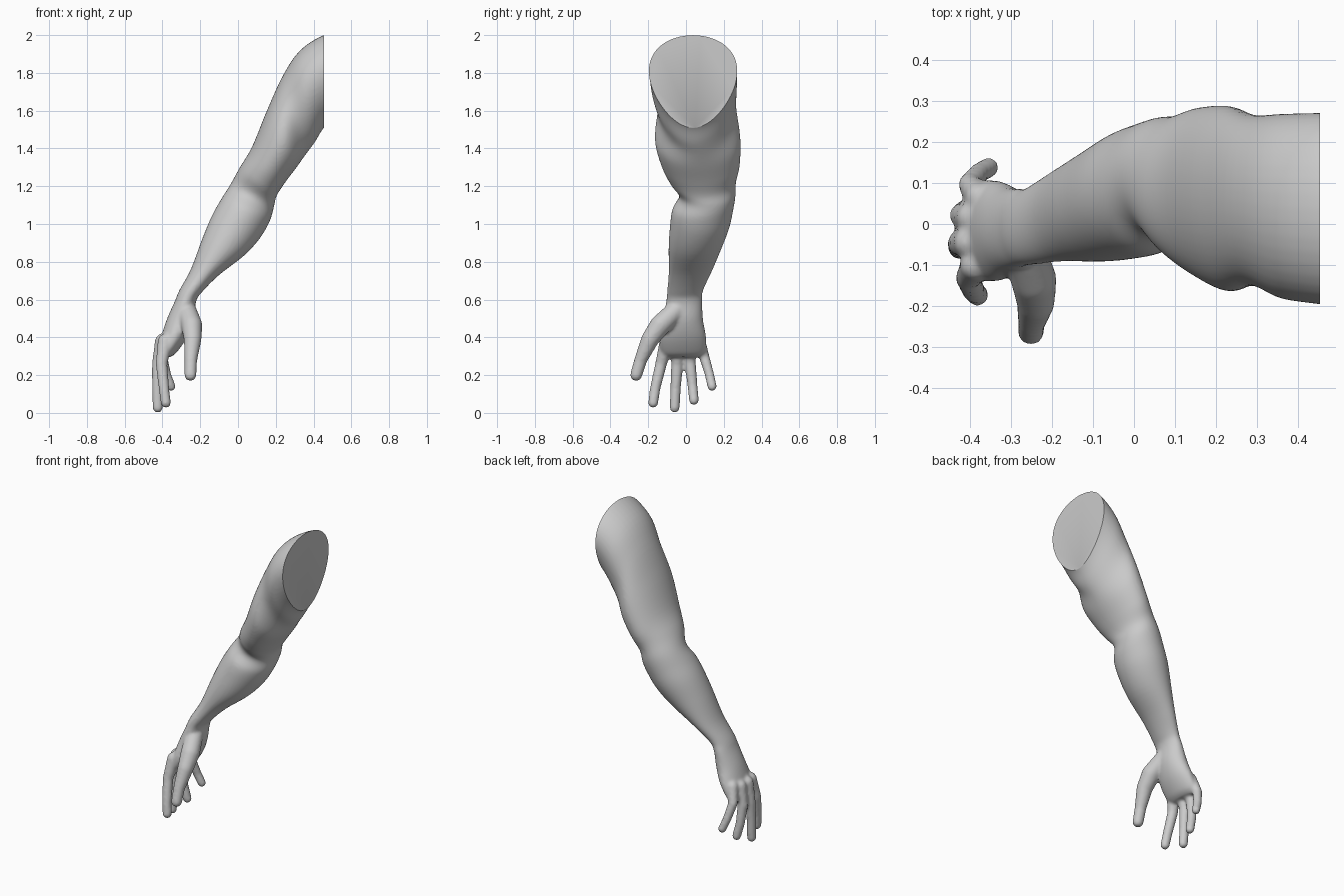
import bpy, bmesh, math
from mathutils import Vector

if "Cube" in bpy.data.objects:
    bpy.data.objects.remove(bpy.data.objects["Cube"])

# Arm sections: outer edge x, z, inner edge x, z, y min, y max, egg factor
SECTIONS = [
    (0.58, 2.02, 0.53, 1.58, -0.205, 0.265, 0.25),
    (0.455, 2.0, 0.455, 1.51, -0.19, 0.265, 0.25),
    (0.33, 1.92, 0.405, 1.43, -0.178, 0.265, 0.2),
    (0.24, 1.79, 0.36, 1.37, -0.15, 0.265, 0.12),
    (0.155, 1.605, 0.31, 1.30, -0.165, 0.288, 0.0),
    (0.075, 1.41, 0.25, 1.22, -0.13, 0.285, 0.0),
    (0.01, 1.30, 0.205, 1.15, -0.085, 0.265, 0.0),
    (-0.04, 1.21, 0.19, 1.09, -0.035, 0.262, 0.0),
    (-0.09, 1.13, 0.17, 1.02, -0.072, 0.25, 0.0),
    (-0.14, 1.04, 0.12, 0.93, -0.085, 0.23, 0.0),
    (-0.19, 0.92, 0.035, 0.835, -0.092, 0.19, 0.0),
    (-0.25, 0.76, -0.1, 0.73, -0.092, 0.135, 0.0),
    (-0.31, 0.65, -0.19, 0.64, -0.1, 0.09, 0.0),
    (-0.335, 0.59, -0.222, 0.59, -0.105, 0.087, 0.0),
    (-0.375, 0.50, -0.235, 0.49, -0.12, 0.09, 0.0),
    (-0.405, 0.41, -0.27, 0.40, -0.14, 0.106, 0.0),
    (-0.43, 0.33, -0.325, 0.32, -0.135, 0.105, 0.0),
    (-0.42, 0.295, -0.36, 0.295, -0.11, 0.08, 0.0),
]

# Digit joints: x, y, z, radius
DIGITS = [
    [(-0.275, -0.045, 0.55, 0.052), (-0.245, -0.135, 0.465, 0.056), (-0.24, -0.19, 0.39, 0.047),
     (-0.25, -0.24, 0.28, 0.034), (-0.252, -0.264, 0.2, 0.032)],
    [(-0.385, -0.1, 0.38, 0.04), (-0.405, -0.132, 0.26, 0.031), (-0.392, -0.163, 0.13, 0.028),
     (-0.382, -0.174, 0.053, 0.027)],
    [(-0.4, -0.045, 0.38, 0.04), (-0.424, -0.047, 0.26, 0.032), (-0.428, -0.055, 0.13, 0.028),
     (-0.425, -0.06, 0.027, 0.027)],
    [(-0.395, 0.015, 0.38, 0.038), (-0.42, 0.021, 0.27, 0.031), (-0.41, 0.034, 0.15, 0.027),
     (-0.39, 0.042, 0.066, 0.026)],
    [(-0.375, 0.065, 0.39, 0.036), (-0.402, 0.096, 0.3, 0.028), (-0.378, 0.125, 0.2, 0.025),
     (-0.355, 0.138, 0.14, 0.025)],
]


def spline(a, b, c, d, t):
    return [0.5 * (2 * q + (r - p) * t + (2 * p - 5 * q + 4 * r - s) * t * t
                   + (3 * q - p - 3 * r + s) * t ** 3) for p, q, r, s in zip(a, b, c, d)]


def ring(bm, s, n=48):
    outer, inner = Vector((s[0], 0, s[1])), Vector((s[2], 0, s[3]))
    mid, half = (outer + inner) / 2, (outer - inner) / 2
    verts = []
    for i in range(n):
        a = 2 * math.pi * i / n
        y = (s[4] + s[5]) / 2 + (s[5] - s[4]) / 2 * math.sin(a) * (1 + s[6] * math.cos(a))
        verts.append(bm.verts.new(mid + half * math.cos(a) + Vector((0, y, 0))))
    return verts


def unit_ball():
    bm = bmesh.new()
    bmesh.ops.create_icosphere(bm, subdivisions=3, radius=1)
    points = [v.co.copy() for v in bm.verts]
    bm.free()
    return points


def capsule(bm, p, q, ball):
    for x, y, z, r in (p, q):
        for co in ball:
            bm.verts.new(co * r + Vector((x, y, z)))
    bmesh.ops.convex_hull(bm, input=bm.verts[:])
    bmesh.ops.delete(bm, geom=[v for v in bm.verts if not v.link_faces], context='VERTS')


def add_part(bm, body):
    bmesh.ops.recalc_face_normals(bm, faces=bm.faces[:])
    tmp = bpy.data.meshes.new("part")
    bm.to_mesh(tmp)
    bm.free()
    body.from_mesh(tmp)
    bpy.data.meshes.remove(tmp)


body = bmesh.new()

# Upper arm, forearm and palm loft
loft = bmesh.new()
rings, last = [], len(SECTIONS) - 1
for i in range(last):
    pts = [SECTIONS[min(max(i + k, 0), last)] for k in (-1, 0, 1, 2)]
    rings += [ring(loft, spline(*pts, k / 5)) for k in range(5)]
rings.append(ring(loft, SECTIONS[-1]))
for r0, r1 in zip(rings, rings[1:]):
    for i in range(len(r0)):
        j = (i + 1) % len(r0)
        loft.faces.new((r0[i], r0[j], r1[j], r1[i]))
loft.faces.new(rings[0])
loft.faces.new(rings[-1])
add_part(loft, body)

# Thumb and fingers
ball = unit_ball()
for joints in DIGITS:
    for p, q in zip(joints, joints[1:]):
        part = bmesh.new()
        capsule(part, p, q, ball)
        add_part(part, body)

mesh = bpy.data.meshes.new("arm")
body.to_mesh(mesh)
body.free()
arm = bpy.data.objects.new("arm", mesh)
bpy.context.collection.objects.link(arm)

# Fuse all parts into one skin and soften the joins
fuse = arm.modifiers.new("fuse", 'REMESH')
fuse.mode = 'VOXEL'
fuse.voxel_size = 0.008
soft = arm.modifiers.new("soften", 'SMOOTH')
soft.factor = 0.5
soft.iterations = 10
bpy.context.view_layer.update()
skin = bmesh.new()
skin.from_object(arm, bpy.context.evaluated_depsgraph_get())
arm.modifiers.clear()

# Flat cut at the shoulder
cut = bmesh.ops.bisect_plane(skin, geom=skin.verts[:] + skin.edges[:] + skin.faces[:],
                             plane_co=(0.455, 0, 0), plane_no=(1, 0, 0), clear_outer=True)
edges = [e for e in cut["geom_cut"] if isinstance(e, bmesh.types.BMEdge) and e.is_valid]
bmesh.ops.holes_fill(skin, edges=edges, sides=0)
bmesh.ops.recalc_face_normals(skin, faces=skin.faces[:])
skin.to_mesh(mesh)
skin.free()

bpy.context.view_layer.objects.active = arm
arm.select_set(True)
bpy.ops.object.shade_smooth_by_angle(angle=math.radians(40))
